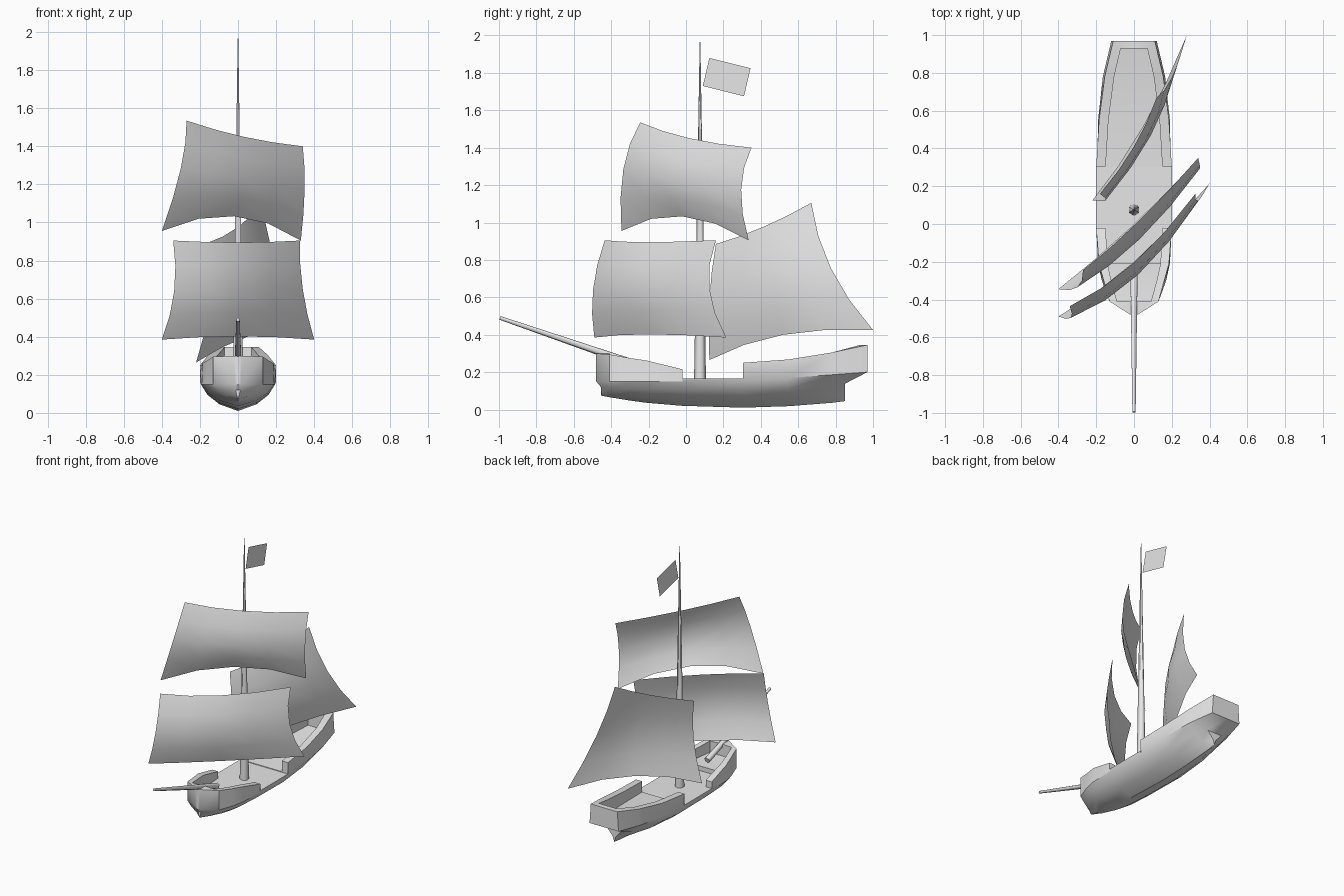
import bpy, bmesh
from mathutils import Vector

cube = bpy.data.objects.get("Cube")
if cube:
    bpy.data.objects.remove(cube, do_unlink=True)

grey = bpy.data.materials.new("pale grey")
grey.use_nodes = True
colour = (0.8, 0.8, 0.8, 1)
grey.diffuse_color = colour
grey.node_tree.nodes["Principled BSDF"].inputs["Base Color"].default_value = colour


def finish(name, bm, angle=0.6):
    """Turn a bmesh into a smooth shaded object."""
    mesh = bpy.data.meshes.new(name)
    bm.to_mesh(mesh)
    bm.free()
    mesh.materials.append(grey)
    obj = bpy.data.objects.new(name, mesh)
    bpy.context.collection.objects.link(obj)
    bpy.ops.object.select_all(action='DESELECT')
    obj.select_set(True)
    bpy.context.view_layer.objects.active = obj
    bpy.ops.object.shade_smooth_by_angle(angle=angle)
    return obj


def spar(name, start, end, r1, r2, sides):
    """Tapered pole between two points."""
    start, end = Vector(start), Vector(end)
    bm = bmesh.new()
    bmesh.ops.create_cone(bm, cap_ends=True, segments=sides, radius1=r1,
                          radius2=r2, depth=(end - start).length)
    turn = (end - start).to_track_quat('Z', 'Y').to_matrix().to_4x4()
    bm.transform(turn)
    bmesh.ops.translate(bm, verts=bm.verts, vec=(start + end) / 2)
    return finish(name, bm, 1.1)


def weights(t):
    """Quadratic weights through start, middle and end."""
    return ((1 - t) * (1 - 2 * t), 4 * t * (1 - t), t * (2 * t - 1))


def sail(name, rows, cuts=4):
    """Billowing sheet through three rows of three points."""
    bm = bmesh.new()
    grid = []
    for i in range(cuts + 1):
        line = []
        for j in range(cuts + 1):
            p = Vector()
            for a, row in zip(weights(i / cuts), rows):
                for b, q in zip(weights(j / cuts), row):
                    p += a * b * Vector(q)
            line.append(bm.verts.new(p))
        grid.append(line)
    for r, s in zip(grid, grid[1:]):
        for j in range(cuts):
            bm.faces.new((r[j], s[j], s[j + 1], r[j + 1]))
    return finish(name, bm)


def section(y, keel, fine, w, rail_w, rail_z, inner, deck):
    """Half cross-section of the hull, keel to deck centre."""
    low = max(-0.455, min(y, 0.85))
    inside = max(-0.41, min(y, 0.93))
    wide = 0.15 + max(0, y - 0.3) * 0.075
    rise = wide - keel
    return [Vector(p) for p in (
        (0, low, keel),
        (w * 0.5 * fine, low, keel + rise * 0.25),
        (w * (0.4 + 0.42 * fine), low, keel + rise * 0.6),
        (w, y, wide),
        (rail_w, y, rail_z),
        (inner, inside, rail_z),
        (inner, inside, deck),
        (0, inside, deck))]


# Hull, lofted from bow to stern
stations = [
    (-0.48, 0.075, 0.9, 0.015, 0.02, 0.30, 0.01, 0.21),
    (-0.41, 0.066, 0.9, 0.13, 0.13, 0.295, 0.09, 0.21),
    (-0.3, 0.048, 1, 0.17, 0.16, 0.275, 0.12, 0.2),
    (-0.21, 0.036, 1, 0.19, 0.185, 0.262, 0.14, 0.2),
    (-0.21, 0.036, 1, 0.19, 0.185, 0.262, 0.14, 0.165),
    (-0.02, 0.02, 1, 0.195, 0.2, 0.215, 0.15, 0.165),
    (-0.02, 0.02, 1, 0.195, 0.2, 0.165, 0.15, 0.165),
    (0.305, 0.01, 1, 0.195, 0.2, 0.165, 0.15, 0.165),
    (0.305, 0.01, 1, 0.195, 0.2, 0.25, 0.15, 0.17),
    (0.55, 0.018, 0.9, 0.19, 0.185, 0.268, 0.135, 0.18),
    (0.78, 0.036, 0.6, 0.165, 0.155, 0.305, 0.105, 0.2),
    (0.97, 0.045, 0.2, 0.12, 0.11, 0.345, 0.07, 0.22)]
loft = [section(*s) for s in stations]
centre = [[Vector((0, p.y, p.z)) for p in loft[k]] for k in (0, -1)]
bm = bmesh.new()
for a, b in zip([centre[0]] + loft, loft + [centre[1]]):
    for i in range(len(a) - 1):
        quad = (a[i], b[i], b[i + 1], a[i + 1])
        corners = []
        for p in quad:
            if all((p - q).length > 0.0001 for q in corners):
                corners.append(p)
        if len(corners) > 2:
            bm.faces.new([bm.verts.new(p) for p in corners])
bmesh.ops.remove_doubles(bm, verts=bm.verts, dist=0.0001)
bmesh.ops.mirror(bm, geom=bm.verts[:] + bm.edges[:] + bm.faces[:],
                 axis='X', merge_dist=0.0001)
bmesh.ops.recalc_face_normals(bm, faces=bm.faces)
finish("hull", bm)

# Spars
spar("mast", (0, 0.075, 0.15), (0, 0.075, 1.965), 0.032, 0.002, 6)
spar("bowsprit", (0, -0.25, 0.235), (0, -0.995, 0.49), 0.022, 0.01, 6)

# Square sails
sail("lower_sail", [
    [(-0.34, -0.435, 0.905), (0, -0.205, 0.895), (0.325, 0.16, 0.905)],
    [(-0.335, -0.497, 0.64), (0.02, -0.27, 0.65), (0.34, 0.125, 0.65)],
    [(-0.4, -0.49, 0.385), (0, -0.2, 0.402), (0.4, 0.215, 0.385)]])
sail("upper_sail", [
    [(-0.27, -0.245, 1.535), (0.03, 0.02, 1.45), (0.34, 0.35, 1.4)],
    [(-0.3, -0.335, 1.285), (0.03, -0.08, 1.23), (0.35, 0.295, 1.175)],
    [(-0.4, -0.345, 0.955), (-0.02, -0.02, 1.033), (0.33, 0.335, 0.905)]])

# Aft sail
sail("aft_sail", [
    [(-0.18, 0.16, 0.885), (0, 0.41, 0.975), (0.12, 0.67, 1.105)],
    [(-0.15, 0.125, 0.59), (0.09, 0.47, 0.68), (0.2, 0.775, 0.755)],
    [(-0.22, 0.125, 0.265), (0.05, 0.52, 0.4), (0.28, 1.0, 0.425)]])

# Flag
bm = bmesh.new()
outline = [(0.09, 1.73), (0.31, 1.675), (0.345, 1.825), (0.125, 1.88)]
bm.faces.new([bm.verts.new((0, y, z)) for y, z in outline])
finish("flag", bm)
